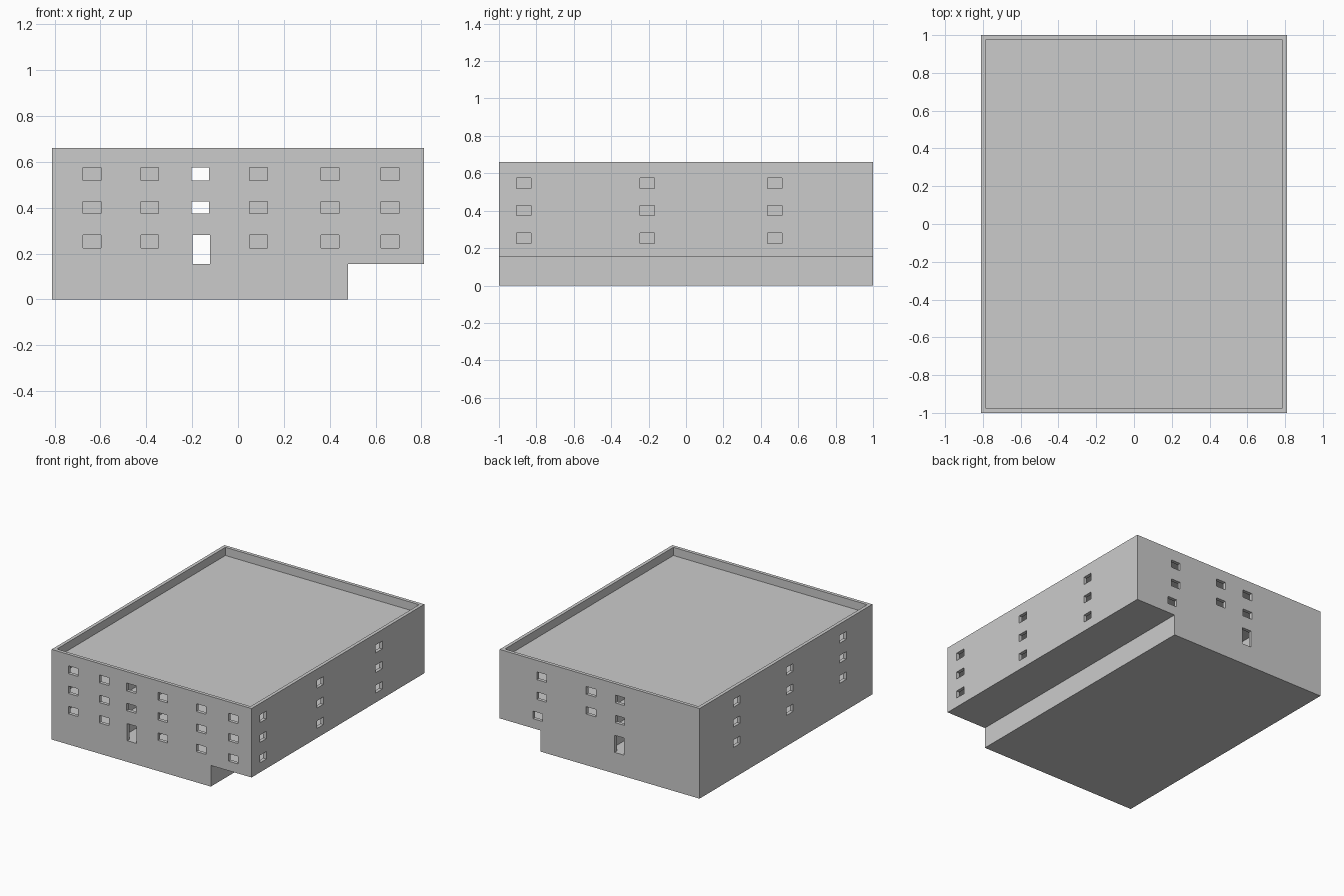
import bpy, bmesh

if "Cube" in bpy.data.objects:
    bpy.data.objects.remove(bpy.data.objects["Cube"])

W, D, H = 0.81, 1.0, 0.66      # half width, half depth, height
T = 0.025                      # outer wall thickness
P = 0.005                      # half thickness of inner partitions


def add_box(bm, x0, x1, y0, y1, z0, z1):
    ret = bmesh.ops.create_cube(bm, size=1)
    for v in ret["verts"]:
        v.co = ((x0 + x1) / 2 + v.co.x * (x1 - x0),
                (y0 + y1) / 2 + v.co.y * (y1 - y0),
                (z0 + z1) / 2 + v.co.z * (z1 - z0))


def to_object(bm, name):
    bmesh.ops.recalc_face_normals(bm, faces=bm.faces[:])
    me = bpy.data.meshes.new(name)
    bm.to_mesh(me)
    bm.free()
    ob = bpy.data.objects.new(name, me)
    bpy.context.collection.objects.link(ob)
    return ob


def cut(target, cutter):
    cutter.hide_render = True
    mod = target.modifiers.new("cut", 'BOOLEAN')
    mod.operation = 'DIFFERENCE'
    mod.solver = 'EXACT'
    mod.object = cutter
    bpy.context.view_layer.objects.active = target
    bpy.ops.object.modifier_apply(modifier=mod.name)
    bpy.data.objects.remove(cutter)


# Building body: stepped front profile extruded front to back
bm = bmesh.new()
profile = [(-W, 0), (0.48, 0), (0.48, 0.155), (W, 0.155), (W, H), (-W, H)]
face = bm.faces.new([bm.verts.new((x, -D, z)) for x, z in profile])
ext = bmesh.ops.extrude_face_region(bm, geom=[face])
bmesh.ops.translate(bm, vec=(0, 2 * D, 0),
                    verts=[g for g in ext["geom"] if isinstance(g, bmesh.types.BMVert)])
building = to_object(bm, "building")

# Roof recess behind the parapet, plus rooms and a through corridor per storey
bm = bmesh.new()
add_box(bm, -W + T, W - T, -D + T, D - T, 0.6, 0.8)
wings = [(-W + T, -0.27, [-D + T, -0.36, 0.26, D - T]),
         (-0.06, W - T, [-D + T, -0.53, 0.14, D - T])]
for floor, ceiling in [(0.165, 0.295), (0.31, 0.445), (0.46, 0.59)]:
    corridor_floor = 0.155 if floor < 0.2 else floor
    add_box(bm, -0.26, -0.07, -D + T, D - T, corridor_floor, ceiling)
    for x0, x1, ys in wings:
        for i, (y0, y1) in enumerate(zip(ys, ys[1:])):
            add_box(bm, x0, x1, y0 + (P if i else 0),
                    y1 - (P if i < 2 else 0), floor, ceiling)
cut(building, to_object(bm, "room_cutter"))

# Windows and doors
bm = bmesh.new()
E = 0.01


def end_opening(side, x, z0, z1, w=0.078):
    y0, y1 = sorted((side * (D + E), side * (D - T - E)))
    add_box(bm, x - w / 2, x + w / 2, y0, y1, z0, z1)


def side_opening(side, y, z0, z1, w=0.076):
    x0, x1 = sorted((side * (W + E), side * (W - T - E)))
    add_box(bm, x0, x1, y - w / 2, y + w / 2, z0, z1)


rows = [(0.225, 0.28), (0.374, 0.428), (0.519, 0.576)]
for r, (z0, z1) in enumerate(rows):
    for x in (-0.636, -0.385, 0.09, 0.401, 0.662):
        end_opening(-1, x, z0, z1)
    end_opening(1, 0.47 if r else 0.5, z0, z1)
    if r:
        end_opening(1, 0.07, z0, z1)
    for s in (-1, 1):
        if r:
            end_opening(s, -0.165, z0, z1, 0.076)
        else:
            end_opening(s, -0.16, 0.155, z1, 0.075)
    for y in (-0.867, -0.207, 0.475):
        side_opening(1, y, z0, z1)
    for y in (-0.66, -0.045, 0.57):
        side_opening(-1, y, z0, z1)
cut(building, to_object(bm, "opening_cutter"))
